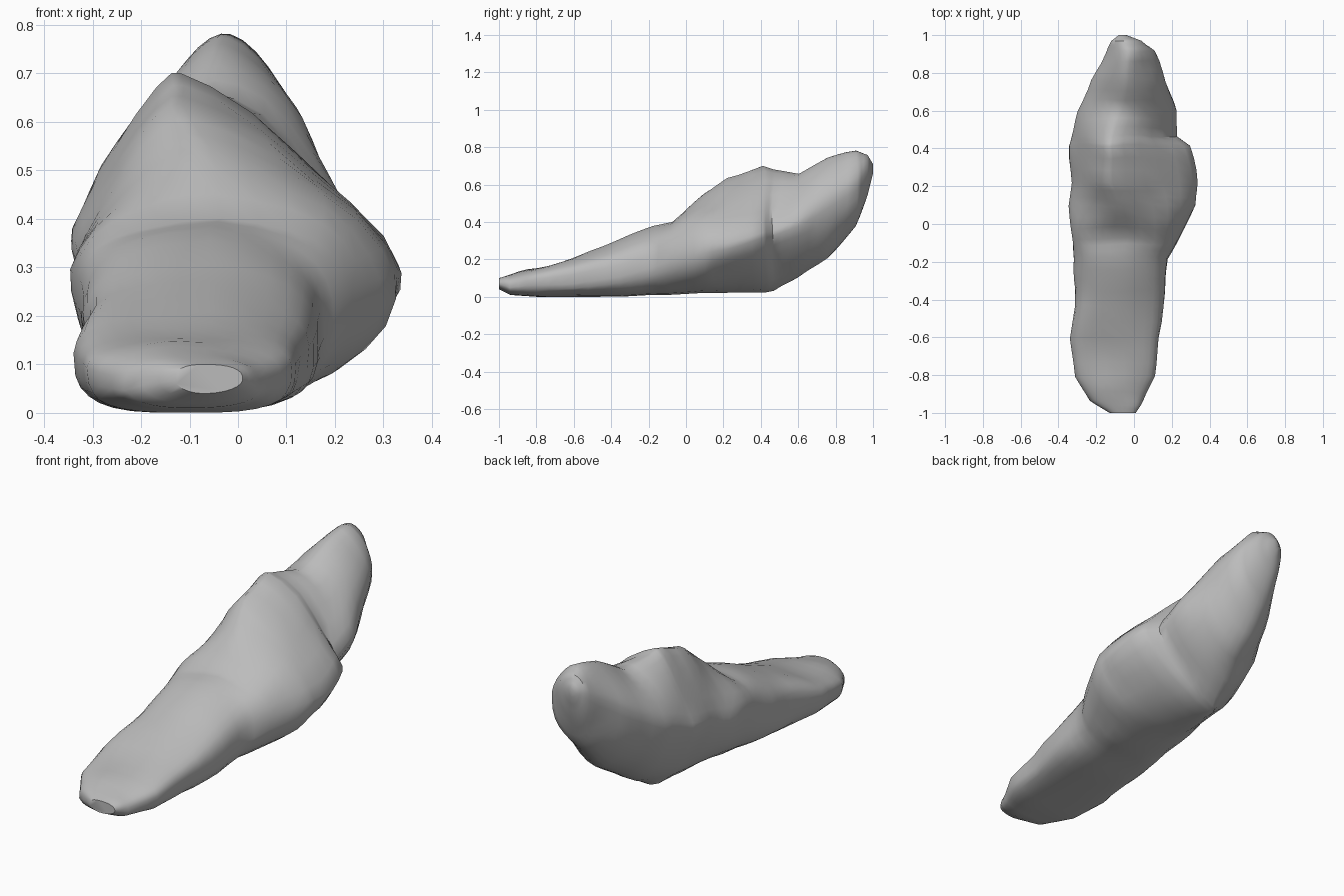
import bpy
import bmesh
import math
from mathutils import Vector, noise

cube = bpy.data.objects.get("Cube")
if cube:
    bpy.data.objects.remove(cube, do_unlink=True)

SIDES = 28   # points around each cross-section
STEPS = 3    # rings between neighbouring sections


def make_material(name, colour):
    mat = bpy.data.materials.new(name)
    mat.use_nodes = True
    mat.diffuse_color = colour
    mat.node_tree.nodes["Principled BSDF"].inputs["Base Color"].default_value = colour
    return mat


# Sections from the low toe to the high tail:
# y, left x, right x, bottom z, top z, ridge x, girth z, fullness above, fullness below
sections = [
    (-1, -.13, .01, .04, .1, -.07, .07, 2.5, 2),
    (-.94, -.23, .05, .01, .12, -.1, .06, 3, 2.5),
    (-.8, -.31, .11, 0, .15, -.1, .08, 3, 3),
    (-.6, -.33, .13, 0, .2, -.12, .1, 3, 3),
    (-.35, -.31, .17, 0, .3, -.12, .15, 2.8, 3),
    (-.18, -.31, .18, .01, .37, -.12, .2, 2.6, 3),
    (-.08, -.32, .23, .01, .39, -.08, .23, 2.5, 2.6),
    (.1, -.34, .33, .02, .55, -.08, .27, 1.5, 2.1),
    (.22, -.33, .34, .02, .64, -.12, .28, 1.3, 1.7),
    (.42, -.34, .3, .02, .7, -.13, .33, 1.25, 1.45),
    (.47, -.33, .23, .03, .68, -.12, .34, 1.4, 1.4),
    (.6, -.3, .22, .1, .66, -.08, .4, 1.6, 1.6),
    (.76, -.23, .17, .21, .74, -.04, .5, 1.6, 1.8),
    (.91, -.15, .11, .37, .78, -.03, .6, 1.7, 2),
    (.97, -.12, .04, .54, .76, -.05, .66, 1.9, 2),
    (1, -.08, -.04, .66, .71, -.06, .68, 2, 2),
]


def ring_point(section, angle):
    """Superellipse with its own width and bulge in each quarter."""
    y, left, right, bottom, top, ridge, girth, above, below = section
    c, s = math.cos(angle), math.sin(angle)
    power = 2 / (above if s >= 0 else below)
    across = (right if c >= 0 else left) - ridge
    upright = (top if s >= 0 else bottom) - girth
    # The left flank is steeper and carries its girth higher than the right
    lift = (top - bottom) * .14 * max(0, -c) * min(.5, max(0, y + .2))
    point = Vector((ridge + across * abs(c) ** power, y,
                    girth + upright * abs(s) ** power + lift * (1 - abs(s))))
    # Gentle weathered lumps, leaving the resting surface flat
    if point.z > .04 and abs(y) < .95:
        point += noise.noise_vector(point * 5) * .016
    return point


# Rock body lofted through the sections
bm = bmesh.new()
rings = []
for a, b in zip(sections, sections[1:]):
    last = b is sections[-1]
    for step in range(STEPS + last):
        t = step / STEPS
        blend = [p + (q - p) * t for p, q in zip(a, b)]
        rings.append([bm.verts.new(ring_point(blend, math.tau * (i + .5) / SIDES))
                      for i in range(SIDES)])

for low, high in zip(rings, rings[1:]):
    for i in range(SIDES):
        j = (i + 1) % SIDES
        bm.faces.new((low[i], low[j], high[j], high[i]))
bm.faces.new(rings[0])
bm.faces.new(rings[-1])
for vert in bm.verts:
    vert.co.z = max(vert.co.z, 0)
bmesh.ops.recalc_face_normals(bm, faces=bm.faces)

mesh = bpy.data.meshes.new("rock")
bm.to_mesh(mesh)
bm.free()
rock = bpy.data.objects.new("rock", mesh)
bpy.context.collection.objects.link(rock)
mesh.materials.append(make_material("stone grey", (.5, .5, .5, 1)))

bpy.ops.object.select_all(action="DESELECT")
rock.select_set(True)
bpy.context.view_layer.objects.active = rock
bpy.ops.object.shade_smooth_by_angle(angle=math.radians(40))
